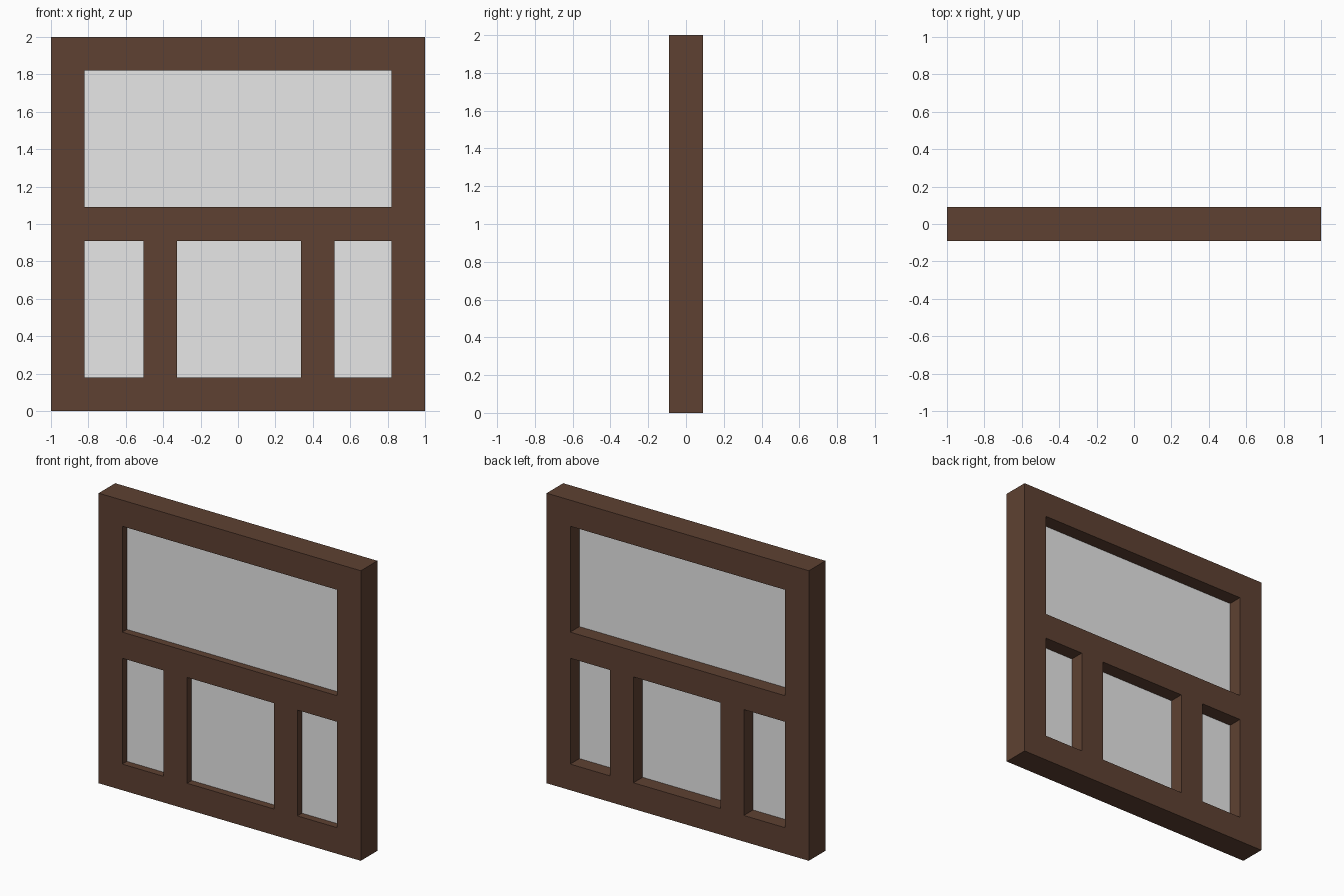
import bpy

cube = bpy.data.objects.get("Cube")
if cube:
    bpy.data.objects.remove(cube, do_unlink=True)


def material(name, color):
    mat = bpy.data.materials.new(name)
    mat.use_nodes = True
    mat.diffuse_color = color
    mat.node_tree.nodes["Principled BSDF"].inputs["Base Color"].default_value = color
    return mat


wood = material("dark brown wood", (0.112, 0.053, 0.032, 1))
pane = material("pale grey glass", (0.8, 0.8, 0.8, 1))


def box(name, x, y, z, mat):
    """Box spanning the (low, high) ranges on each axis."""
    bpy.ops.mesh.primitive_cube_add(size=1, location=[sum(r) / 2 for r in (x, y, z)])
    obj = bpy.context.object
    obj.name = name
    obj.scale = [r[1] - r[0] for r in (x, y, z)]
    bpy.ops.object.transform_apply(location=False, rotation=False, scale=True)
    obj.data.materials.append(mat)
    return obj


BAR = 0.18
DEPTH = (-BAR / 2, BAR / 2)
GLASS = (-0.04, -0.01)
INNER = 1 - BAR

# Openings: one wide upper light and three lower lights
upper, lower = (1.09, 2 - BAR), (BAR, 0.91)
openings = {
    "upper": ((-INNER, INNER), upper),
    "lower_right": ((-INNER, -0.504), lower),
    "lower_middle": ((-0.325, 0.338), lower),
    "lower_left": ((0.516, INNER), lower),
}

# Frame slab with the openings cut through
frame = box("window_frame", (-1, 1), DEPTH, (0, 2), wood)
for name, (x, z) in openings.items():
    cutter = box(name + "_cutter", x, (-1, 1), z, wood)
    cutter.hide_render = True
    cut = frame.modifiers.new(name + "_opening", "BOOLEAN")
    cut.operation = "DIFFERENCE"
    cut.solver = "EXACT"
    cut.object = cutter
    bpy.context.view_layer.objects.active = frame
    bpy.ops.object.modifier_apply(modifier=cut.name)
    bpy.data.objects.remove(cutter, do_unlink=True)

# Glass panes, set nearer the front
for name, (x, z) in openings.items():
    box(name + "_pane", x, GLASS, z, pane)
